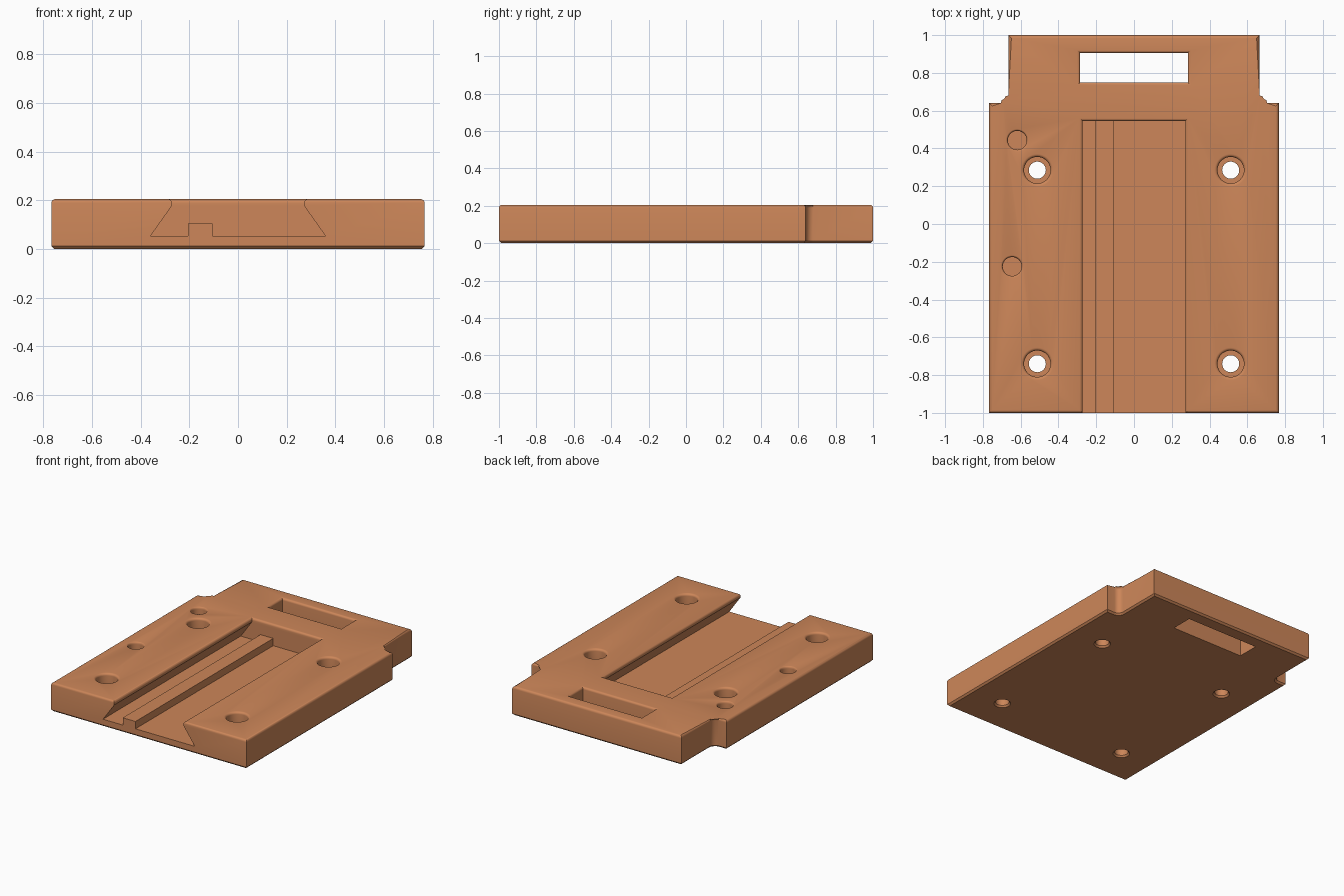
import bpy, bmesh
from math import pi, cos, sin

cube = bpy.data.objects.get("Cube")
if cube:
    bpy.data.objects.remove(cube, do_unlink=True)

TOP = 0.205      # plate thickness
LIP = 0.016      # rounding of upper edges
FOOT = 0.012     # chamfer of lower edges

clay = bpy.data.materials.new("clay orange")
clay.use_nodes = True
clay.diffuse_color = (0.61, 0.24, 0.10, 1)
clay.node_tree.nodes["Principled BSDF"].inputs["Base Color"].default_value = clay.diffuse_color


def add_object(name, bm):
    bmesh.ops.recalc_face_normals(bm, faces=bm.faces)
    mesh = bpy.data.meshes.new(name)
    bm.to_mesh(mesh)
    bm.free()
    mesh.materials.append(clay)
    ob = bpy.data.objects.new(name, mesh)
    bpy.context.collection.objects.link(ob)
    return ob


def loft(name, rings):
    """Closed solid through equal-length rings of points."""
    bm = bmesh.new()
    rows = [[bm.verts.new(p) for p in ring] for ring in rings]
    for a, b in zip(rows, rows[1:]):
        for i in range(len(a)):
            j = (i + 1) % len(a)
            bm.faces.new((a[i], a[j], b[j], b[i]))
    bm.faces.new(rows[0])
    bm.faces.new(rows[-1])
    return add_object(name, bm)


def rect(x, y0, y1, z):
    return [(-x, y0, z), (x, y0, z), (x, y1, z), (-x, y1, z)]


def circle(x, y, r, z, n=40):
    return [(x + r * cos(2 * pi * i / n), y + r * sin(2 * pi * i / n), z) for i in range(n)]


def lip(steps=5):
    """(outward offset, height) pairs of a rounded mouth, ending above the plate."""
    arc = [pi / 2 * i / steps for i in range(steps + 1)]
    return [(LIP * (1 - cos(a)), TOP - LIP + LIP * sin(a)) for a in arc] + [(LIP, TOP + 0.1)]


def cut(target, cutter):
    mod = target.modifiers.new("cut", "BOOLEAN")
    mod.operation, mod.solver, mod.object = "DIFFERENCE", "EXACT", cutter
    bpy.context.view_layer.objects.active = target
    bpy.ops.object.modifier_apply(modifier=mod.name)
    bpy.data.objects.remove(cutter, do_unlink=True)


# Plate outline: wide body, narrower neck with a hollow fillet at each shoulder
fillet = [(0.705 - 0.04 * sin(a), 0.68 - 0.04 * cos(a))
          for a in [pi / 2 * i / 8 for i in range(9)]]
half = [(0.767, -1), (0.767, 0.64)] + fillet + [(0.665, 1)]
outline = half + [(-x, y) for x, y in reversed(half)]

bm = bmesh.new()
low = [bm.verts.new((x, y, 0)) for x, y in outline]
high = [bm.verts.new((x, y, TOP)) for x, y in outline]
bm.faces.new(low[::-1])
bm.faces.new(high)
for i in range(len(low)):
    j = (i + 1) % len(low)
    bm.faces.new((low[i], low[j], high[j], high[i]))
for z, size, segments in ((TOP, LIP, 4), (0, FOOT, 1)):
    rim = [e for e in bm.edges if all(abs(v.co.z - z) < 1e-5 for v in e.verts)]
    bmesh.ops.bevel(bm, geom=rim, offset=size, segments=segments, profile=0.5, affect="EDGES")
plate = add_object("mounting_plate", bm)

# Dovetail channel, open at the front, leaving a guide rib on its floor
channel = loft("channel_cutter",
               [rect(0.36, -1.2, 0.545, 0.053), rect(0.272, -1.2, 0.545, 0.177)]
               + [rect(0.272 + d, -1.2, 0.545 + d, z) for d, z in lip()])
rib = loft("rib_cutter", [[(x, y, z) for x, y in
                           ((-0.205, -2), (-0.105, -2), (-0.105, 1), (-0.205, 1))]
                          for z in (-0.1, 0.105)])
cut(channel, rib)
cut(plate, channel)

# Handle slot right through the neck
cut(plate, loft("handle_cutter", [rect(0.285, 0.75, 0.905, -0.1)]
                + [rect(0.285 + d, 0.75 - d, 0.905 + d, z) for d, z in lip()]))

# Four counterbored screw holes
for x in (-0.512, 0.512):
    for y in (-0.74, 0.285):
        steps = [(0.055, -0.1), (0.055, 0), (0.045, FOOT), (0.045, 0.1), (0.07, 0.1)]
        steps += [(0.07 + d, z) for d, z in lip()]
        cut(plate, loft("screw_cutter", [circle(x, y, r, z) for r, z in steps]))

# Two blind peg holes
for x, y in ((-0.618, 0.443), (-0.645, -0.225)):
    steps = [(0.05, 0.1)] + [(0.05 + d * 0.6, z) for d, z in lip()]
    cut(plate, loft("peg_cutter", [circle(x, y, r, z) for r, z in steps]))

# Smooth shading with crisp edges
bpy.ops.object.select_all(action="DESELECT")
plate.select_set(True)
bpy.context.view_layer.objects.active = plate
bpy.ops.object.shade_smooth_by_angle(angle=pi / 6)
